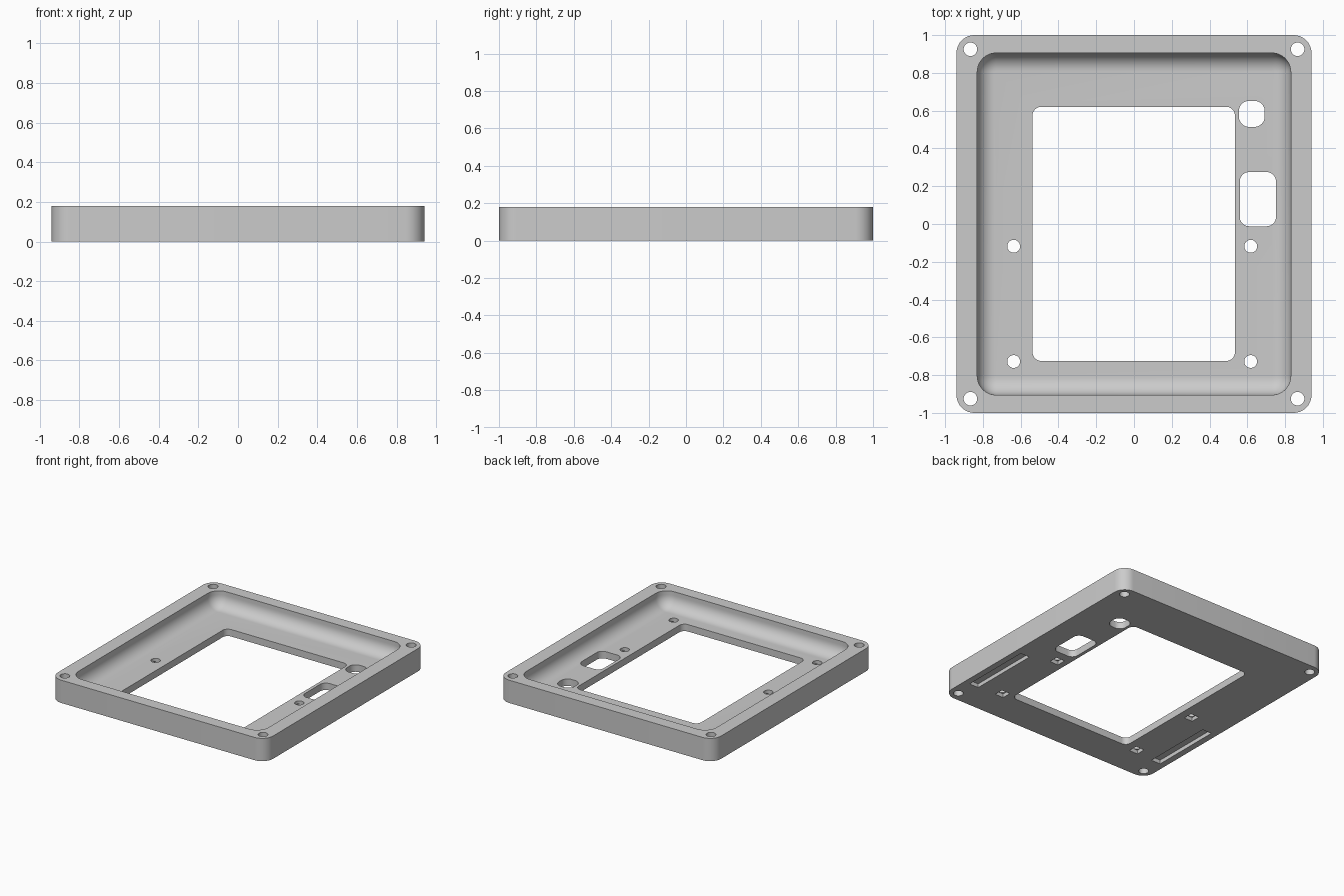
import bpy, bmesh
from math import pi, sin, cos, radians

if "Cube" in bpy.data.objects:
    bpy.data.objects.remove(bpy.data.objects["Cube"], do_unlink=True)

HEIGHT, FLOOR = 0.18, 0.055
POCKET = 0.03          # depth of the recesses in the underside

grey = bpy.data.materials.new("plain grey")
grey.use_nodes = True
grey.diffuse_color = (0.6, 0.6, 0.6, 1)
grey.node_tree.nodes["Principled BSDF"].inputs["Base Color"].default_value = (0.6, 0.6, 0.6, 1)


def rounded_rect(x0, x1, y0, y1, r, steps=10):
    """Outline of a rectangle with round corners, counter-clockwise."""
    if r <= 0:
        return [(x0, y0), (x1, y0), (x1, y1), (x0, y1)]
    points = []
    centres = [(x1 - r, y1 - r), (x0 + r, y1 - r), (x0 + r, y0 + r), (x1 - r, y0 + r)]
    for quarter, (cx, cy) in enumerate(centres):
        for i in range(steps + 1):
            a = (quarter + i / steps) * pi / 2
            points.append((cx + r * cos(a), cy + r * sin(a)))
    return points


def circle(x, y, r, steps=32):
    return [(x + r * cos(2 * pi * i / steps), y + r * sin(2 * pi * i / steps)) for i in range(steps)]


def loft(name, layers):
    """Closed solid through a stack of (outline, z) layers, bottom to top."""
    bm = bmesh.new()
    rings = [[bm.verts.new((x, y, z)) for x, y in outline] for outline, z in layers]
    bm.faces.new(rings[0][::-1])
    bm.faces.new(rings[-1])
    for low, high in zip(rings, rings[1:]):
        for i in range(len(low)):
            j = (i + 1) % len(low)
            bm.faces.new((low[i], low[j], high[j], high[i]))
    mesh = bpy.data.meshes.new(name)
    bm.to_mesh(mesh)
    bm.free()
    obj = bpy.data.objects.new(name, mesh)
    bpy.context.collection.objects.link(obj)
    mesh.materials.append(grey)
    return obj


def cut(target, layers):
    """Subtract a lofted solid from the target and discard the cutter."""
    cutter = loft("cutter", layers)
    cutter.hide_render = True
    mod = target.modifiers.new("cut", "BOOLEAN")
    mod.operation, mod.solver, mod.object = "DIFFERENCE", "EXACT", cutter
    bpy.context.view_layer.objects.active = target
    bpy.ops.object.modifier_apply(modifier=mod.name)
    bpy.data.objects.remove(cutter, do_unlink=True)


def cut_prism(target, outline, z0=-0.1, z1=0.3):
    cut(target, [(outline, z0), (outline, z1)])


# Solid block with rounded vertical corners
outer = rounded_rect(-0.94, 0.94, -1, 1, 0.095)
frame = loft("bezel_frame", [(outer, 0), (outer, HEIGHT)])

# Tray cavity with a filleted floor
corner, fillet, layers = 0.1, 0.095, []
for i in range(11):
    a = i / 10 * pi / 2
    inset = fillet * (1 - sin(a))
    layers.append((rounded_rect(-0.83 + inset, 0.83 - inset, -0.905 + inset, 0.905 - inset,
                                corner - inset), FLOOR + fillet * (1 - cos(a))))
layers.append((layers[-1][0], 0.3))
cut(frame, layers)

# Main window and the two side openings
cut_prism(frame, rounded_rect(-0.537, 0.534, -0.725, 0.62, 0.045))
cut_prism(frame, rounded_rect(0.555, 0.692, 0.514, 0.652, 0.055))
cut_prism(frame, rounded_rect(0.56, 0.752, -0.012, 0.275, 0.05))

# Corner screw holes
for x in (-0.866, 0.866):
    for y in (-0.925, 0.925):
        cut_prism(frame, circle(x, y, 0.036))

# Inner screw holes with square recesses underneath
for x in (-0.637, 0.618):
    for y in (-0.728, -0.118):
        cut_prism(frame, circle(x, y, 0.034))
        a = 0.037
        cut_prism(frame, rounded_rect(x - a, x + a, y - a, y + a, 0), -0.1, POCKET)

# Long slots along both edges of the underside
for x in (-0.85, 0.85):
    cut_prism(frame, rounded_rect(x - 0.04, x + 0.04, -0.77, -0.2, 0), -0.1, POCKET)

# Smooth the rounds, keep the edges crisp
bpy.ops.object.select_all(action="DESELECT")
frame.select_set(True)
bpy.context.view_layer.objects.active = frame
bpy.ops.object.shade_smooth_by_angle(angle=radians(30))
